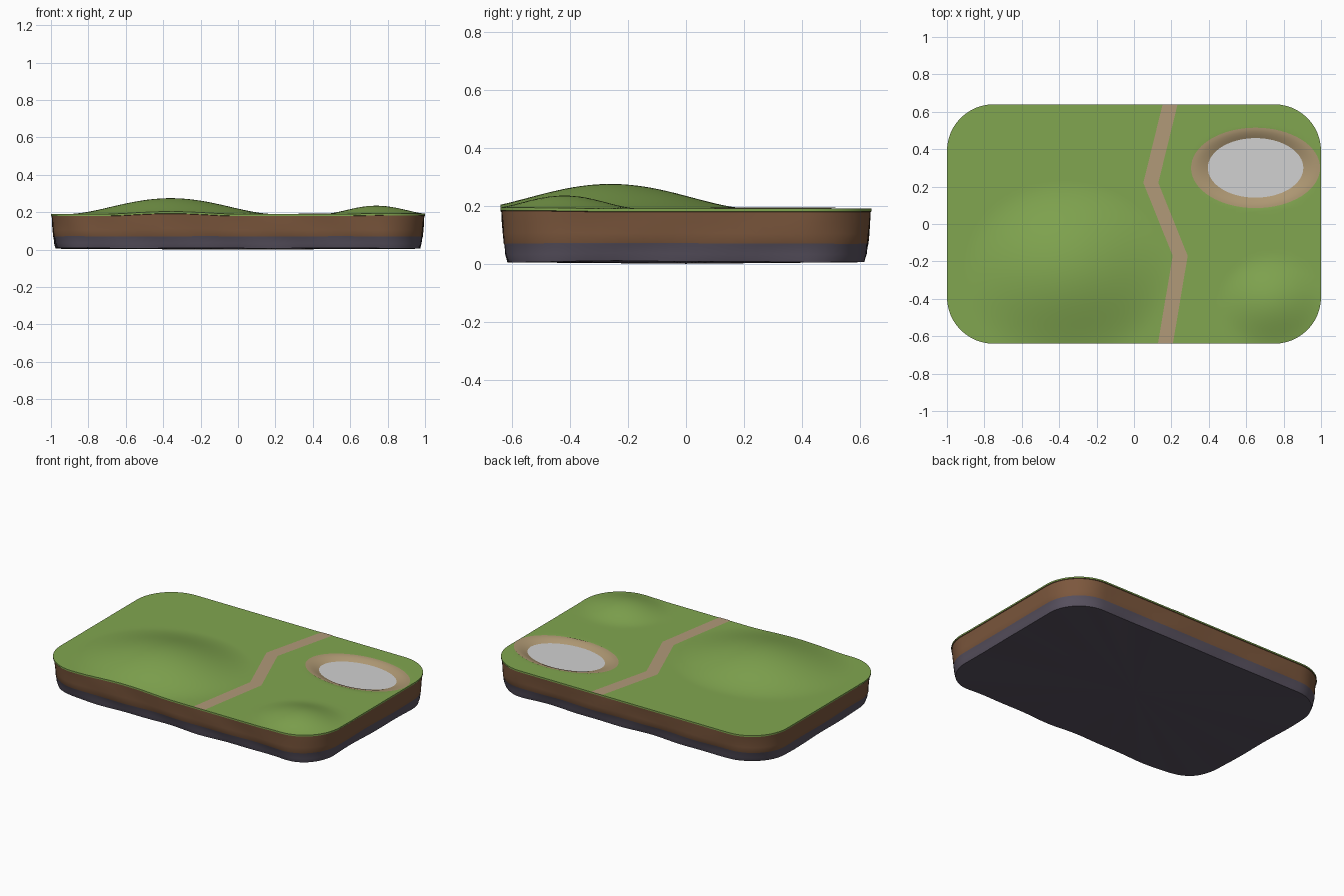
import bpy, bmesh, math
from mathutils import Vector

default = bpy.data.objects.get("Cube")
if default:
    bpy.data.objects.remove(default)

HALF_X, HALF_Y, RADIUS, GROUND = 1.0, 0.64, 0.25, 0.19
HILLS = [(-0.36, -0.26, 0.56, 0.49, 0.085), (0.74, -0.42, 0.29, 0.26, 0.045)]
POND = (0.65, 0.30, 0.345, 0.215)
WATER_LEVEL = 0.173


def material(name, r, g, b):
    m = bpy.data.materials.new(name)
    m.use_nodes = True
    m.diffuse_color = (r, g, b, 1)
    bsdf = m.node_tree.nodes["Principled BSDF"]
    bsdf.inputs["Base Color"].default_value = (r, g, b, 1)
    bsdf.inputs["Roughness"].default_value = 0.9
    return m


grass = material("grass green", 0.22, 0.38, 0.08)
earth = material("earth brown", 0.20, 0.095, 0.046)
stone = material("slate stone", 0.098, 0.083, 0.115)
dirt = material("path tan", 0.44, 0.32, 0.19)
sand = material("sand", 0.42, 0.31, 0.17)
water = material("pale water", 0.64, 0.64, 0.64)


def height(x, y):
    """Ground height: flat lawn, smooth hills and a pond hollow."""
    z = GROUND
    for cx, cy, rx, ry, h in HILLS:
        d = ((x - cx) / rx) ** 2 + ((y - cy) / ry) ** 2
        z += h * max(0, 1 - d) ** 2
    t = math.hypot((x - POND[0]) / POND[2], (y - POND[1]) / POND[3])
    u = min(1, max(0, (1 - t) / 0.6))
    return z - 0.05 * u * u * (3 - 2 * u)


def finish(name, bm, mats):
    mesh = bpy.data.meshes.new(name)
    bm.to_mesh(mesh)
    bm.free()
    for m in mats:
        mesh.materials.append(m)
    ob = bpy.data.objects.new(name, mesh)
    bpy.context.collection.objects.link(ob)
    bpy.ops.object.select_all(action='DESELECT')
    ob.select_set(True)
    bpy.context.view_layer.objects.active = ob
    bpy.ops.object.shade_smooth_by_angle(angle=math.radians(35))
    return ob


def outline():
    """Rounded rectangle as (core point, outward normal) pairs."""
    pts = []
    cx, cy = HALF_X - RADIUS, HALF_Y - RADIUS
    corners = [(cx, cy), (-cx, cy), (-cx, -cy), (cx, -cy)]
    for k, c in enumerate(corners):
        a = Vector(c)
        b = Vector(corners[(k + 1) % 4])
        for i in range(13):
            ang = math.pi / 2 * (k + i / 12)
            n = Vector((math.cos(ang), math.sin(ang)))
            pts.append((a, n))
        steps = round((b - a).length / 0.05)
        pts += [(a.lerp(b, i / steps), n) for i in range(1, steps)]
    return pts


def bridge(bm, upper, lower, mat=0):
    n = len(upper)
    for i in range(n):
        j = (i + 1) % n
        f = bm.faces.new((upper[i], lower[i], lower[j], upper[j]))
        f.material_index = mat


def fan(bm, ring, centre, mat, up):
    n = len(ring)
    for i in range(n):
        tri = (centre, ring[i], ring[(i + 1) % n])
        f = bm.faces.new(tri if up else tri[::-1])
        f.material_index = mat


# Landscape slab: lawn, grass lip, earth band, stone band and underside
bm = bmesh.new()
edge = outline()
RINGS = 48
rim, previous = None, None
for r in range(RINGS, 0, -1):
    s = r / RINGS
    ring = []
    for core, n in edge:
        p = (core + n * RADIUS) * s
        ring.append(bm.verts.new((p.x, p.y, height(p.x, p.y))))
    if previous:
        bridge(bm, ring, previous)
    else:
        rim = ring
    previous = ring
fan(bm, previous, bm.verts.new((0, 0, height(0, 0))), 0, True)

# Wall rings: share of the wall height, inset, wobble, material
walls = [(0.95, 0.0, 0.0, 0), (0.94, 0.004, 0.0, 1), (0.75, 0.006, 0.003, 1),
         (0.55, 0.009, 0.004, 1), (0.37, 0.012, 0.004, 1),
         (0.35, 0.014, 0.004, 2), (0.18, 0.018, 0.005, 2), (0.04, 0.026, 0.006, 2)]
upper = rim
for share, inset, wobble, mat in walls:
    ring = []
    for core, n in edge:
        p = core + n * RADIUS
        wave = math.sin(p.x * 9 + p.y * 5) + 0.6 * math.sin(p.x * 17 - p.y * 13 + share * 7)
        q = core + n * (RADIUS - inset - wobble * (wave + 1) / 2)
        top = height(p.x, p.y) if share > 0.5 else GROUND
        ring.append(bm.verts.new((q.x, q.y, top * share + wobble * 0.3 * wave)))
    bridge(bm, upper, ring, mat)
    upper = ring
fan(bm, upper, bm.verts.new((0, 0, 0)), 2, False)
finish("landscape_slab", bm, [grass, earth, stone])

# Winding footpath draped on the ground
bm = bmesh.new()
knots = [(0.193, HALF_Y), (0.09, 0.22), (0.247, -0.17), (0.168, -HALF_Y)]
rows = []
for (x0, y0), (x1, y1) in zip(knots, knots[1:]):
    for i in range(16):
        t = i / 16
        rows.append((x0 + (x1 - x0) * t, y0 + (y1 - y0) * t))
rows.append(knots[-1])
last = None
for x, y in rows:
    row = [bm.verts.new((x + dx, y, height(x + dx, y) + 0.002))
           for dx in (-0.04, -0.02, 0, 0.02, 0.04)]
    if last:
        for i in range(4):
            bm.faces.new((last[i], row[i], row[i + 1], last[i + 1]))
    last = row
finish("footpath", bm, [dirt])


def ellipse(bm, t, z=None):
    ring = []
    for i in range(64):
        a = math.tau * i / 64
        x = POND[0] + POND[2] * t * math.cos(a)
        y = POND[1] + POND[3] * t * math.sin(a)
        ring.append(bm.verts.new((x, y, height(x, y) + 0.003 if z is None else z)))
    return ring


# Sandy bank sloping into the pond
bm = bmesh.new()
rings = [ellipse(bm, 1 - 0.05 * i) for i in range(8)]
for outer, inner in zip(rings, rings[1:]):
    bridge(bm, inner, outer)
finish("pond_bank", bm, [sand])

# Water surface
bm = bmesh.new()
bm.faces.new(ellipse(bm, 0.745, WATER_LEVEL))
finish("pond_water", bm, [water])
